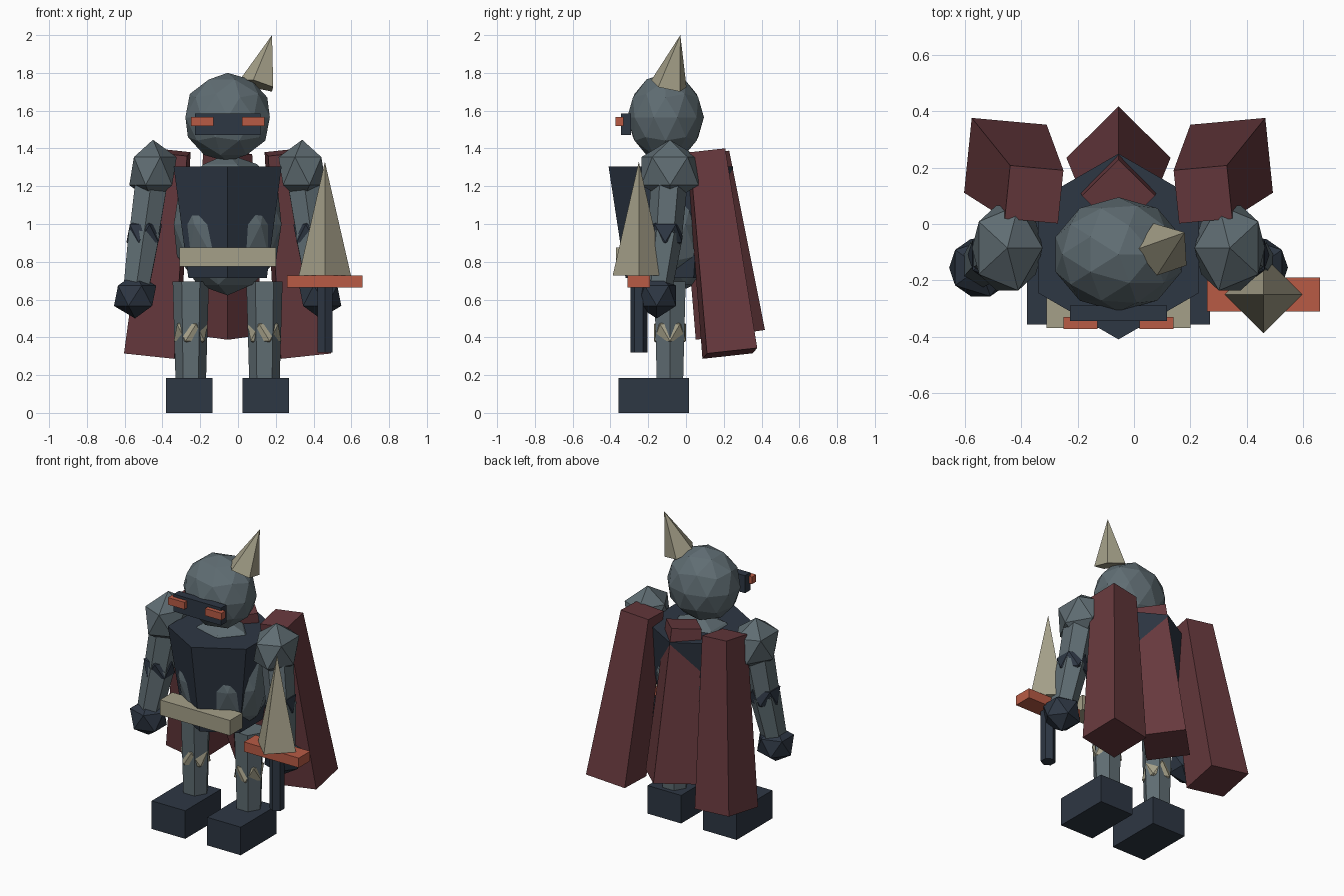
import bpy, bmesh, math
from mathutils import Vector, Matrix

if "Cube" in bpy.data.objects:
    bpy.data.objects.remove(bpy.data.objects["Cube"])

CX = -0.055  # plane of symmetry of the body


def material(name, rgb):
    m = bpy.data.materials.new(name)
    m.diffuse_color = (*rgb, 1)
    m.use_nodes = True
    m.node_tree.nodes["Principled BSDF"].inputs["Base Color"].default_value = m.diffuse_color
    return m


STEEL = material("steel_grey", (0.115, 0.152, 0.170))
NAVY = material("dark_navy", (0.027, 0.038, 0.057))
CLOTH = material("dark_red", (0.135, 0.041, 0.047))
BONE = material("bone", (0.376, 0.352, 0.250))
ORANGE = material("burnt_orange", (0.480, 0.105, 0.060))


def finish(bm, name, mat, mirror):
    """Make an object whose origin lies on the plane of symmetry."""
    bmesh.ops.translate(bm, vec=(-CX, 0, 0), verts=bm.verts)
    mesh = bpy.data.meshes.new(name)
    bm.to_mesh(mesh)
    bm.free()
    mesh.materials.append(mat)
    ob = bpy.data.objects.new(name, mesh)
    ob.location.x = CX
    bpy.context.collection.objects.link(ob)
    if mirror:
        ob.modifiers.new("Mirror", 'MIRROR').use_mirror_merge = False
    return ob


def box(name, mat, lo, hi, mirror=False):
    lo, hi = Vector(lo), Vector(hi)
    bm = bmesh.new()
    bmesh.ops.create_cube(bm, size=1, matrix=Matrix.Translation((lo + hi) / 2)
                          @ Matrix.Diagonal((*(hi - lo), 1)))
    return finish(bm, name, mat, mirror)


def ball(name, mat, centre, radii, detail, mirror=False):
    bm = bmesh.new()
    bmesh.ops.create_icosphere(bm, subdivisions=detail, radius=1,
                               matrix=Matrix.Translation(centre) @ Matrix.Diagonal((*radii, 1)))
    return finish(bm, name, mat, mirror)


def taper(name, mat, start, end, r0, r1, sides, roll=0, mirror=False):
    """Straight prism or cone running from start to end."""
    start, end = Vector(start), Vector(end)
    axis = end - start
    turn = Vector((0, 0, 1)).rotation_difference(axis).to_matrix().to_4x4()
    bm = bmesh.new()
    bmesh.ops.create_cone(bm, cap_ends=True, segments=sides, radius1=r0, radius2=r1,
                          depth=axis.length,
                          matrix=Matrix.Translation((start + end) / 2) @ turn
                          @ Matrix.Rotation(math.radians(roll), 4, 'Z'))
    bmesh.ops.remove_doubles(bm, verts=bm.verts, dist=1e-5)
    return finish(bm, name, mat, mirror)


# Torso, breastplate and belt
ball("torso", STEEL, (CX, -0.08, 0.997), (0.30, 0.25, 0.375), 2)
taper("breastplate", NAVY, (CX, -0.08, 0.715), (CX, -0.08, 1.305), 0.24, 0.33, 6)
box("belt", BONE, (-0.31, -0.37, 0.775), (0.20, -0.24, 0.875))

# Helmet with visor, eyes and a single horn
ball("helmet", STEEL, (CX, -0.108, 1.565), (0.235, 0.203, 0.235), 2)
box("visor", NAVY, (-0.228, -0.345, 1.47), (0.118, -0.29, 1.585))
box("eye", ORANGE, (-0.25, -0.373, 1.52), (-0.13, -0.33, 1.567), True)
taper("horn", BONE, (0.105, -0.09, 1.735), (0.18, -0.03, 2.0), 0.10, 0, 5, 20)

# Arms
shoulder, elbow, hand = (-0.45, -0.085, 1.28), (-0.497, -0.11, 0.95), (-0.545, -0.155, 0.62)
ball("shoulder_guard", STEEL, shoulder, (0.14, 0.178, 0.166), 1, True)
taper("upper_arm", STEEL, elbow, shoulder, 0.09, 0.10, 6, 0, True)
ball("elbow_guard", NAVY, elbow, (0.105, 0.105, 0.105), 1, True)
taper("forearm", STEEL, hand, elbow, 0.075, 0.095, 6, 0, True)
ball("fist", NAVY, hand, (0.125, 0.12, 0.12), 1, True)

# Legs
taper("leg", STEEL, (-0.25, -0.085, 0.15), (-0.25, -0.085, 0.695), 0.08, 0.096, 6, 30, True)
ball("knee_guard", BONE, (-0.25, -0.085, 0.425), (0.1, 0.1, 0.1), 1, True)
box("boot", NAVY, (-0.38, -0.357, 0), (-0.135, 0.015, 0.185), True)

# Cape in three hanging panels
taper("cape_centre", CLOTH, (CX, 0.235, 0.413), (CX, 0.10, 1.37), 0.185, 0.13, 4)
taper("cape_side", CLOTH, (-0.457, 0.232, 0.315), (-0.355, 0.105, 1.38), 0.19, 0.135, 4, 39.5, True)

# Sword
taper("sword_grip", NAVY, (0.46, -0.25, 0.32), (0.46, -0.25, 0.68), 0.045, 0.045, 6)
box("sword_guard", ORANGE, (0.26, -0.31, 0.663), (0.66, -0.19, 0.727))
taper("sword_blade", BONE, (0.46, -0.25, 0.727), (0.46, -0.25, 1.33), 0.138, 0, 4)
